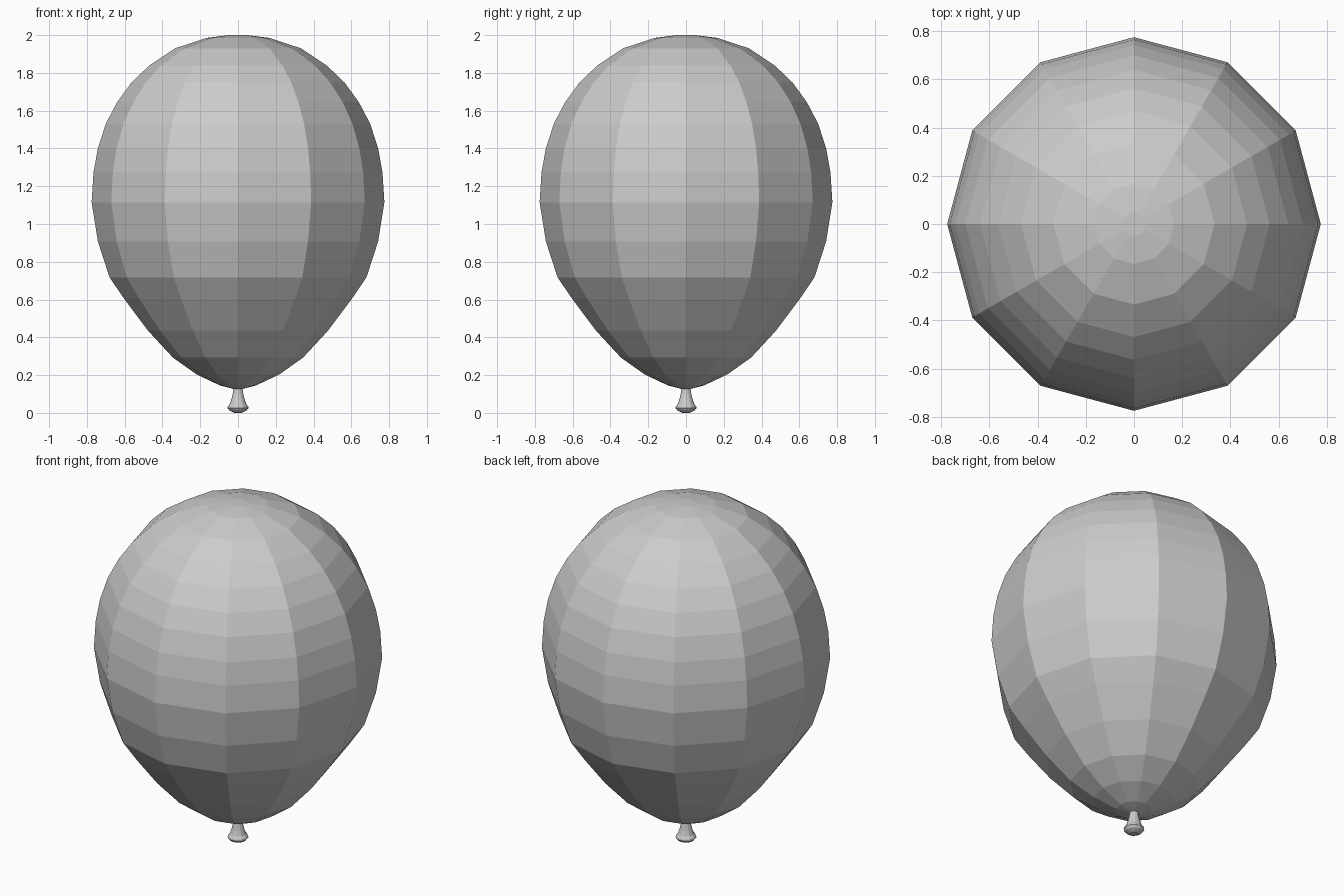
import bpy, bmesh
from math import cos, sin, tau

if "Cube" in bpy.data.objects:
    bpy.data.objects.remove(bpy.data.objects["Cube"])


def lathe(name, profile, sides=12):
    """Revolve (radius, z) points around z; radius 0 makes a pole."""
    bm = bmesh.new()
    rings = []
    for r, z in profile:
        if r == 0:
            rings.append([bm.verts.new((0, 0, z))] * sides)
        else:
            rings.append([bm.verts.new((r * cos(tau * i / sides), r * sin(tau * i / sides), z))
                          for i in range(sides)])
    for a, b in zip(rings, rings[1:]):
        for i in range(sides):
            j = (i + 1) % sides
            corners = list(dict.fromkeys((a[i], a[j], b[j], b[i])))
            bm.faces.new(corners)
    bmesh.ops.recalc_face_normals(bm, faces=bm.faces)
    mesh = bpy.data.meshes.new(name)
    bm.to_mesh(mesh)
    bm.free()
    obj = bpy.data.objects.new(name, mesh)
    bpy.context.collection.objects.link(obj)
    return obj


# Inflated body, bottom to top
lathe("balloon_body", [
    (0, 0.126), (0.025, 0.127), (0.095, 0.145), (0.218, 0.203), (0.345, 0.293),
    (0.478, 0.437), (0.60, 0.60), (0.68, 0.717), (0.742, 0.908), (0.775, 1.115),
    (0.765, 1.273), (0.742, 1.40), (0.70, 1.53), (0.64, 1.645), (0.563, 1.75),
    (0.469, 1.84), (0.334, 1.93), (0.166, 1.985), (0.05, 2.0), (0, 2.0)])

# Tied neck flaring to a rolled lip
lathe("balloon_knot", [
    (0, 0.003), (0.02, 0.0), (0.045, 0.012), (0.056, 0.026), (0.054, 0.034), (0.044, 0.046),
    (0.034, 0.075), (0.027, 0.105), (0.022, 0.14), (0, 0.14)])
